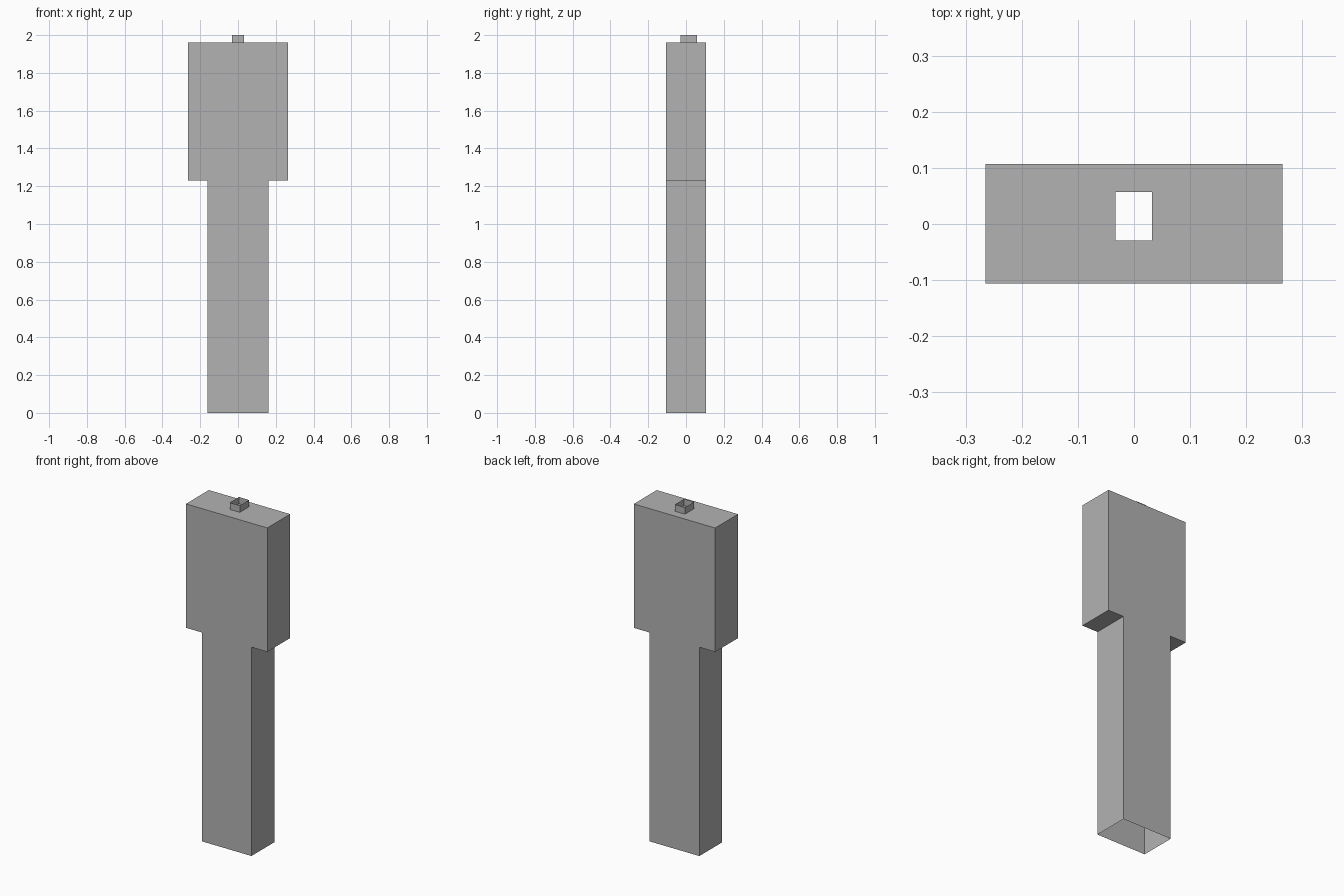
import bpy, bmesh

cube = bpy.data.objects.get("Cube")
if cube:
    bpy.data.objects.remove(cube, do_unlink=True)

GREY = (0.45, 0.45, 0.45, 1.0)
grey = bpy.data.materials.new("plain grey")
grey.use_nodes = True
grey.diffuse_color = GREY
grey.node_tree.nodes["Principled BSDF"].inputs["Base Color"].default_value = GREY

FRONT, BACK = -0.106, 0.107
SHAFT, HEAD = 0.162, 0.265
SHOULDER, TOP, TIP = 1.23, 1.96, 2.0
NECK = (-0.033, 0.032, -0.029, 0.057)


def rectangle(bm, x0, x1, y0, y1, z):
    """Counter-clockwise ring of four vertices, seen from above."""
    return [bm.verts.new((x, y, z)) for x, y in ((x0, y0), (x1, y0), (x1, y1), (x0, y1))]


def bridge(bm, lower, upper):
    """Quads joining two rings."""
    for i in range(4):
        j = (i + 1) % 4
        bm.faces.new((lower[i], lower[j], upper[j], upper[i]))


def finish(bm, name):
    mesh = bpy.data.meshes.new(name)
    bm.to_mesh(mesh)
    bm.free()
    mesh.materials.append(grey)
    bpy.context.collection.objects.link(bpy.data.objects.new(name, mesh))


# Hollow body: a stepped outline, open underneath
half = [(SHAFT, 0), (SHAFT, SHOULDER), (HEAD, SHOULDER), (HEAD, TOP)]
outline = half + [(-x, z) for x, z in reversed(half)]
bm = bmesh.new()
front = [bm.verts.new((x, FRONT, z)) for x, z in outline]
back = [bm.verts.new((x, BACK, z)) for x, z in outline]
bm.faces.new(front)
bm.faces.new(back[::-1])
for i in range(len(outline) - 1):
    if i != len(half) - 1:
        bm.faces.new((front[i], back[i], back[i + 1], front[i + 1]))

# Top plate around the neck opening
rim = [front[4], front[3], back[3], back[4]]
bridge(bm, rim, rectangle(bm, *NECK, TOP))
finish(bm, "body_shell")

# Open square neck
bm = bmesh.new()
bridge(bm, rectangle(bm, *NECK, TOP), rectangle(bm, *NECK, TIP))
finish(bm, "neck")
